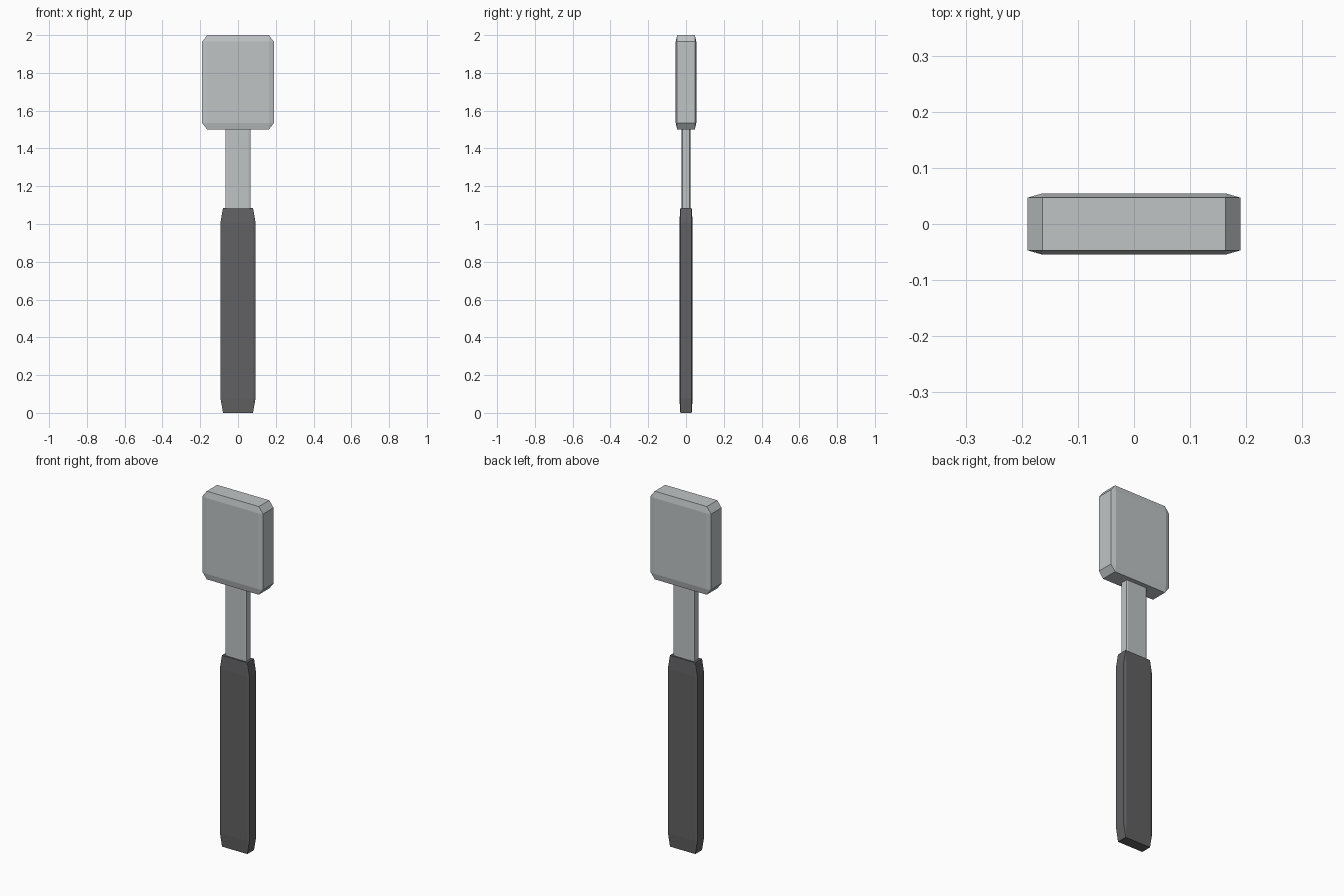
import bpy, bmesh
from mathutils import Matrix, Vector

cube = bpy.data.objects.get("Cube")
if cube:
    bpy.data.objects.remove(cube, do_unlink=True)


def material(name, colour):
    mat = bpy.data.materials.new(name)
    mat.use_nodes = True
    mat.diffuse_color = colour
    mat.node_tree.nodes["Principled BSDF"].inputs["Base Color"].default_value = colour
    return mat


def chamfered_block(name, half_x, half_y, bottom, top, mat):
    """Unit cube with chamfered edges, stretched so the chamfer scales per axis."""
    bm = bmesh.new()
    bmesh.ops.create_cube(bm, size=2)
    bmesh.ops.bevel(bm, geom=bm.edges[:], offset=0.14, segments=1,
                    affect='EDGES', profile=0.5)
    half_z = (top - bottom) / 2
    bmesh.ops.scale(bm, vec=Vector((half_x, half_y, half_z)), verts=bm.verts[:])
    bmesh.ops.translate(bm, vec=Vector((0, 0, bottom + half_z)), verts=bm.verts[:])
    mesh = bpy.data.meshes.new(name)
    bm.to_mesh(mesh)
    bm.free()
    mesh.materials.append(mat)
    obj = bpy.data.objects.new(name, mesh)
    bpy.context.collection.objects.link(obj)
    return obj


steel = material("light_grey_metal", (0.52, 0.55, 0.56, 1))
grip = material("dark_grey_grip", (0.12, 0.12, 0.125, 1))

# Grip, neck running into both ends, and flat head
chamfered_block("handle", 0.0925, 0.035, 0, 1.085, grip)
chamfered_block("neck", 0.066, 0.0225, 0.98, 1.62, steel)
chamfered_block("head", 0.19, 0.0545, 1.5, 2.0, steel)
